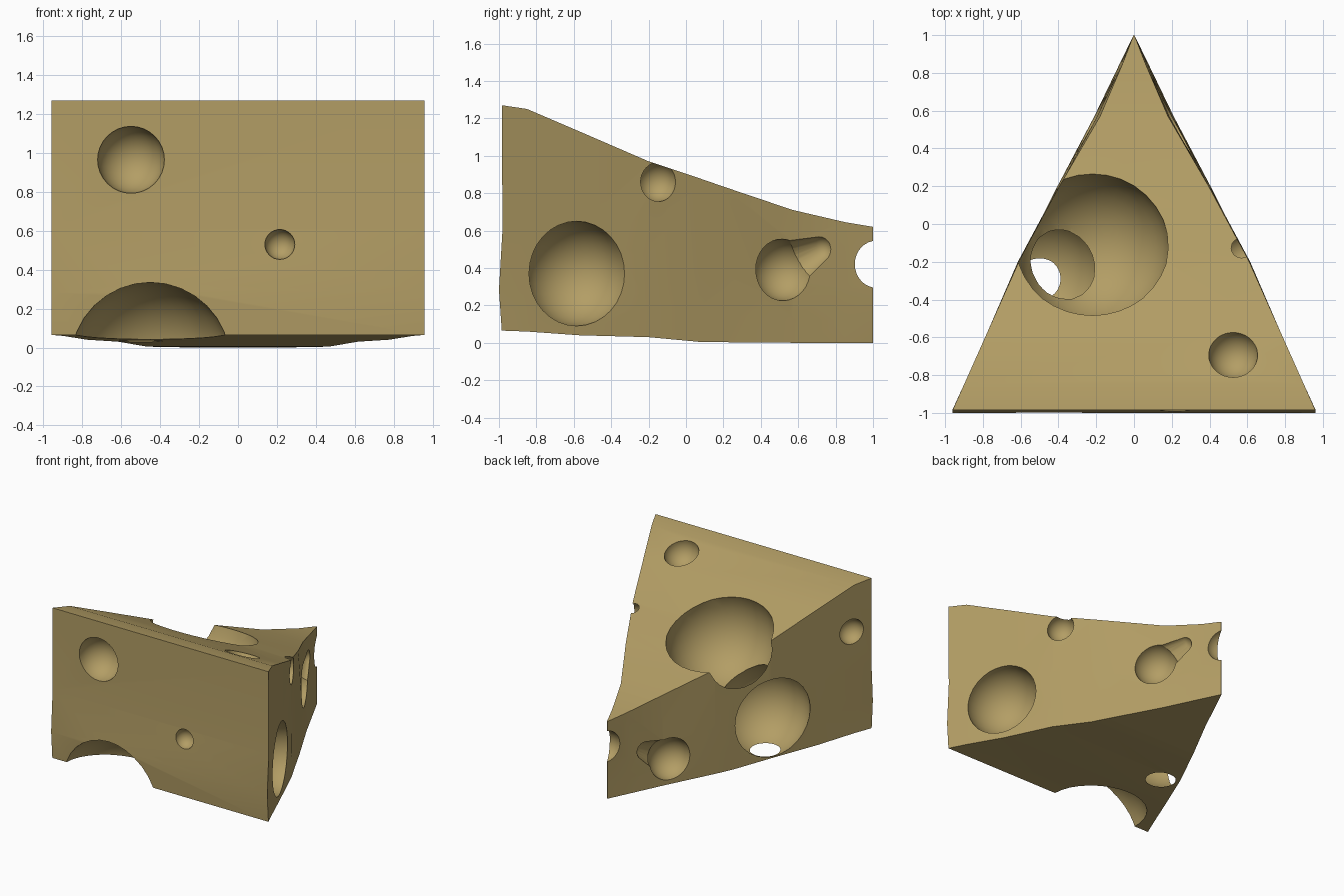
import bpy, bmesh
from mathutils import Vector, Matrix

if "Cube" in bpy.data.objects:
    bpy.data.objects.remove(bpy.data.objects["Cube"])

mat = bpy.data.materials.new("cheese")
mat.diffuse_color = (0.45, 0.34, 0.13, 1)
mat.use_nodes = True
mat.node_tree.nodes["Principled BSDF"].inputs["Base Color"].default_value = mat.diffuse_color

# Wedge cross-sections: y, half-width at bottom, half-width at top, bottom z, top z
SECTIONS = [
    (-0.985, 0.96, 0.96, 0.065, 1.27),
    (-0.85, 0.90, 0.90, 0.06, 1.25),
    (-0.57, 0.775, 0.775, 0.04, 1.13),
    (-0.20, 0.615, 0.61, 0.03, 0.97),
    (0.07, 0.47, 0.465, 0.005, 0.88),
    (0.20, 0.405, 0.395, 0.003, 0.835),
    (0.57, 0.21, 0.18, 0.0, 0.71),
    (0.85, 0.075, 0.06, 0.0, 0.645),
    (1.0, 0.002, 0.002, 0.0, 0.62),
]
# Height fraction and front face bow at each level
LEVELS = [(0, 0), (0.18, -0.015), (0.45, 0.004), (1, 0)]


def make_object(name, bm):
    bmesh.ops.recalc_face_normals(bm, faces=bm.faces)
    mesh = bpy.data.meshes.new(name)
    bm.to_mesh(mesh)
    bm.free()
    mesh.materials.append(mat)
    obj = bpy.data.objects.new(name, mesh)
    bpy.context.collection.objects.link(obj)
    return obj


def add_sphere(bm, centre, radius):
    bmesh.ops.create_uvsphere(bm, u_segments=32, v_segments=16, radius=radius,
                              matrix=Matrix.Translation(Vector(centre)))


# Wedge body lofted through the sections
bm = bmesh.new()
rings = []
for i, (y, wb, wt, zb, zt) in enumerate(SECTIONS):
    sides = []
    for s in (-1, 1):
        sides.append([bm.verts.new((s * (wb + (wt - wb) * t),
                                    y + (bow if i == 0 else 0),
                                    zb + (zt - zb) * t)) for t, bow in LEVELS])
    rings.append(sides)
for (l0, r0), (l1, r1) in zip(rings, rings[1:]):
    for k in range(len(LEVELS) - 1):
        bm.faces.new((l0[k], l1[k], l1[k + 1], l0[k + 1]))
        bm.faces.new((r0[k], r0[k + 1], r1[k + 1], r1[k]))
    bm.faces.new((l0[0], r0[0], r1[0], l1[0]))
    bm.faces.new((l0[-1], l1[-1], r1[-1], r0[-1]))
for left, right in (rings[0], rings[-1]):
    for k in range(len(LEVELS) - 1):
        bm.faces.new((left[k], left[k + 1], right[k + 1], right[k]))
wedge = make_object("cheese_wedge", bm)

# Round holes: centre and radius
HOLES = [
    ((-0.55, -0.985, 0.965), 0.172),   # front
    ((0.215, -0.985, 0.53), 0.077),
    ((-0.45, -0.99, -0.075), 0.41),
    ((-0.22, -0.13, 0.90), 0.405),     # top
    ((0.525, -0.69, 1.19), 0.13),
    ((0.57, -0.155, 0.86), 0.106),     # right
    ((0.78, -0.585, 0.37), 0.28),
    ((0.23, 0.52, 0.39), 0.165),
    ((-0.50, -0.28, 0.35), 0.338),     # left
    ((-0.89, -0.83, 0.88), 0.10),
    ((-0.23, 0.53, 0.20), 0.165),
    ((0.0, 1.02, 0.42), 0.126),        # tip
]
cutters = []
for centre, radius in HOLES:
    bm = bmesh.new()
    add_sphere(bm, centre, radius)
    cutters.append(make_object("hole_cutter", bm))

# Tapered grooves running from the side holes toward the tip
for start, end in (((0.265, 0.53, 0.40), (0.14, 0.72, 0.50)),
                   ((-0.265, 0.54, 0.21), (-0.14, 0.71, 0.31))):
    bm = bmesh.new()
    add_sphere(bm, start, 0.15)
    add_sphere(bm, end, 0.07)
    res = bmesh.ops.convex_hull(bm, input=bm.verts)
    inner = {g for g in res["geom_interior"] + res["geom_unused"]
             if isinstance(g, bmesh.types.BMVert)}
    bmesh.ops.delete(bm, geom=list(inner), context='VERTS')
    hull = bmesh.new()
    for v in bm.verts:
        hull.verts.new(v.co)
    bm.free()
    bmesh.ops.convex_hull(hull, input=hull.verts)
    cutters.append(make_object("groove_cutter", hull))

# Carve the holes
bpy.context.view_layer.objects.active = wedge
wedge.select_set(True)
for cutter in cutters:
    cutter.hide_render = True
    mod = wedge.modifiers.new("carve", 'BOOLEAN')
    mod.operation = 'DIFFERENCE'
    mod.solver = 'EXACT'
    mod.object = cutter
    bpy.ops.object.modifier_apply(modifier=mod.name)
    bpy.data.objects.remove(cutter, do_unlink=True)

bpy.ops.object.shade_smooth_by_angle(angle=0.52)
